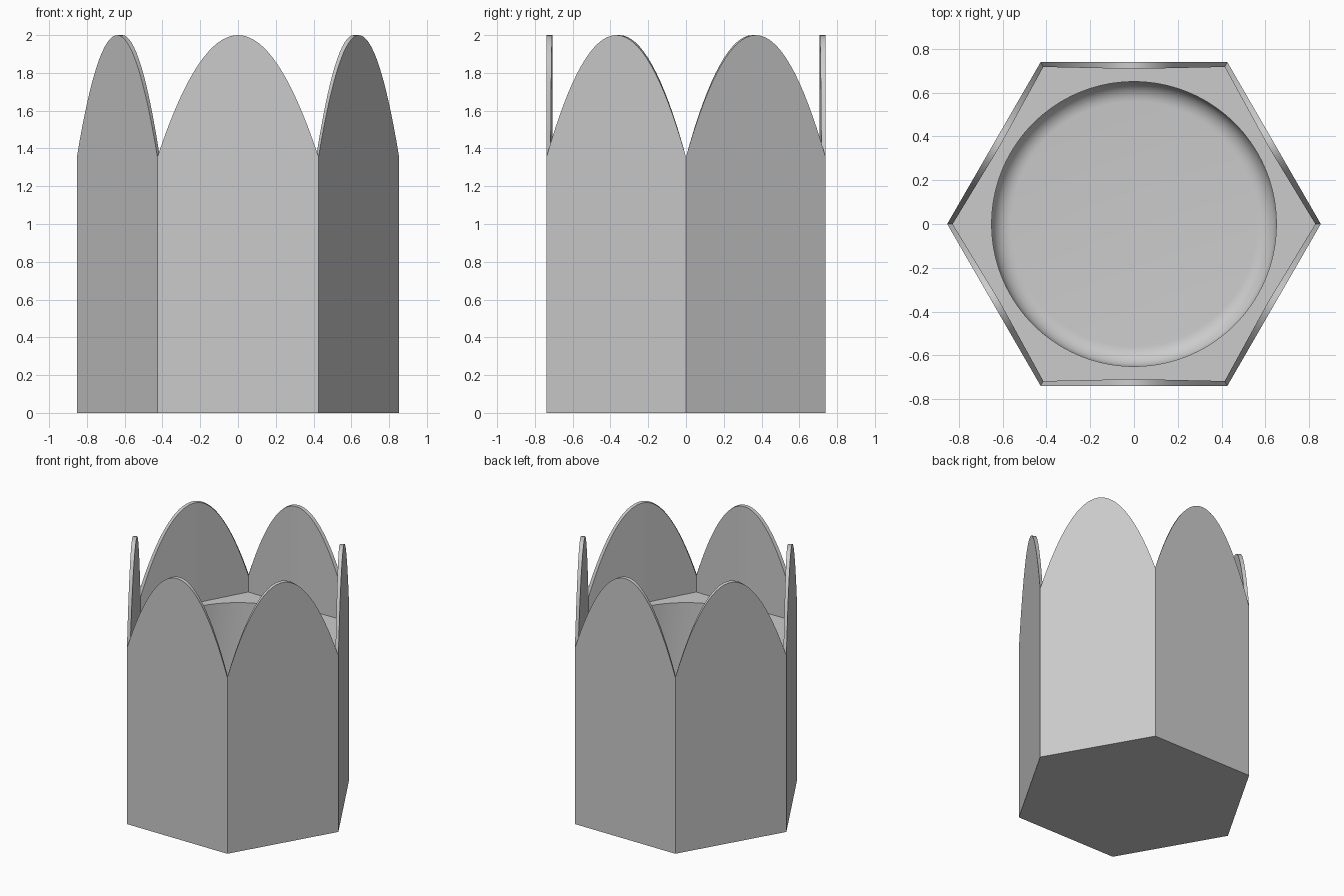
import bpy, bmesh
from math import pi, sin, cos, radians
from mathutils import Vector

cube = bpy.data.objects.get("Cube")
if cube:
    bpy.data.objects.remove(cube)

R_OUT, R_IN = 0.853, 0.828        # corner radii of the hexagonal shell
MID_IN = 0.708                    # inner wall distance at each petal's middle
NOTCH, TOP, LEDGE = 1.355, 2.0, 1.23
R_CUP, FLOOR, FILLET = 0.65, 0.12, 0.09
STEPS = 32                        # samples along each side


def polar(r, a, z=0.0):
    return Vector((r * cos(a), r * sin(a), z))


def at(p, z):
    return (p.x, p.y, z)


# One vertical profile per column: shell, petal rim, ledge and cup
columns = []
for side in range(6):
    a0 = side * pi / 3
    a1, am = a0 + pi / 3, a0 + pi / 6
    for i in range(STEPS):
        f = i / STEPS
        t = 2 * f - 1
        z = TOP - (TOP - NOTCH) * t * t
        outer = polar(R_OUT, a0).lerp(polar(R_OUT, a1), f)
        corner = polar(R_IN, a0 if t < 0 else a1)
        inner = polar(MID_IN, am).lerp(corner, abs(t))
        d = outer.normalized()
        column = [at(outer, 0), at(outer, z), at(inner, z), at(inner, LEDGE),
                  at(d * R_CUP, LEDGE)]
        # Rounded corner between cup wall and floor
        for k in range(9):
            b = k / 8 * pi / 2
            column.append(at(d * (R_CUP - FILLET * (1 - cos(b))),
                             FLOOR + FILLET * (1 - sin(b))))
        columns.append(column)

bm = bmesh.new()
grid = [[bm.verts.new(p) for p in column] for column in columns]
for c, column in enumerate(grid):
    after = grid[(c + 1) % len(grid)]
    for k in range(len(column) - 1):
        bm.faces.new((column[k], after[k], after[k + 1], column[k + 1]))

# Underside and cup floor
bm.faces.new([column[0] for column in reversed(grid)])
bm.faces.new([column[-1] for column in grid])
bmesh.ops.recalc_face_normals(bm, faces=bm.faces)

mesh = bpy.data.meshes.new("petal_cup")
bm.to_mesh(mesh)
bm.free()
cup = bpy.data.objects.new("petal_cup", mesh)
bpy.context.collection.objects.link(cup)

# Plain grey finish
grey = bpy.data.materials.new("light_grey")
grey.use_nodes = True
colour = (0.6, 0.6, 0.6, 1.0)
grey.diffuse_color = colour
grey.node_tree.nodes["Principled BSDF"].inputs["Base Color"].default_value = colour
mesh.materials.append(grey)

# Smooth curves with crisp edges
bpy.ops.object.select_all(action="DESELECT")
cup.select_set(True)
bpy.context.view_layer.objects.active = cup
bpy.ops.object.shade_smooth_by_angle(angle=radians(30))
